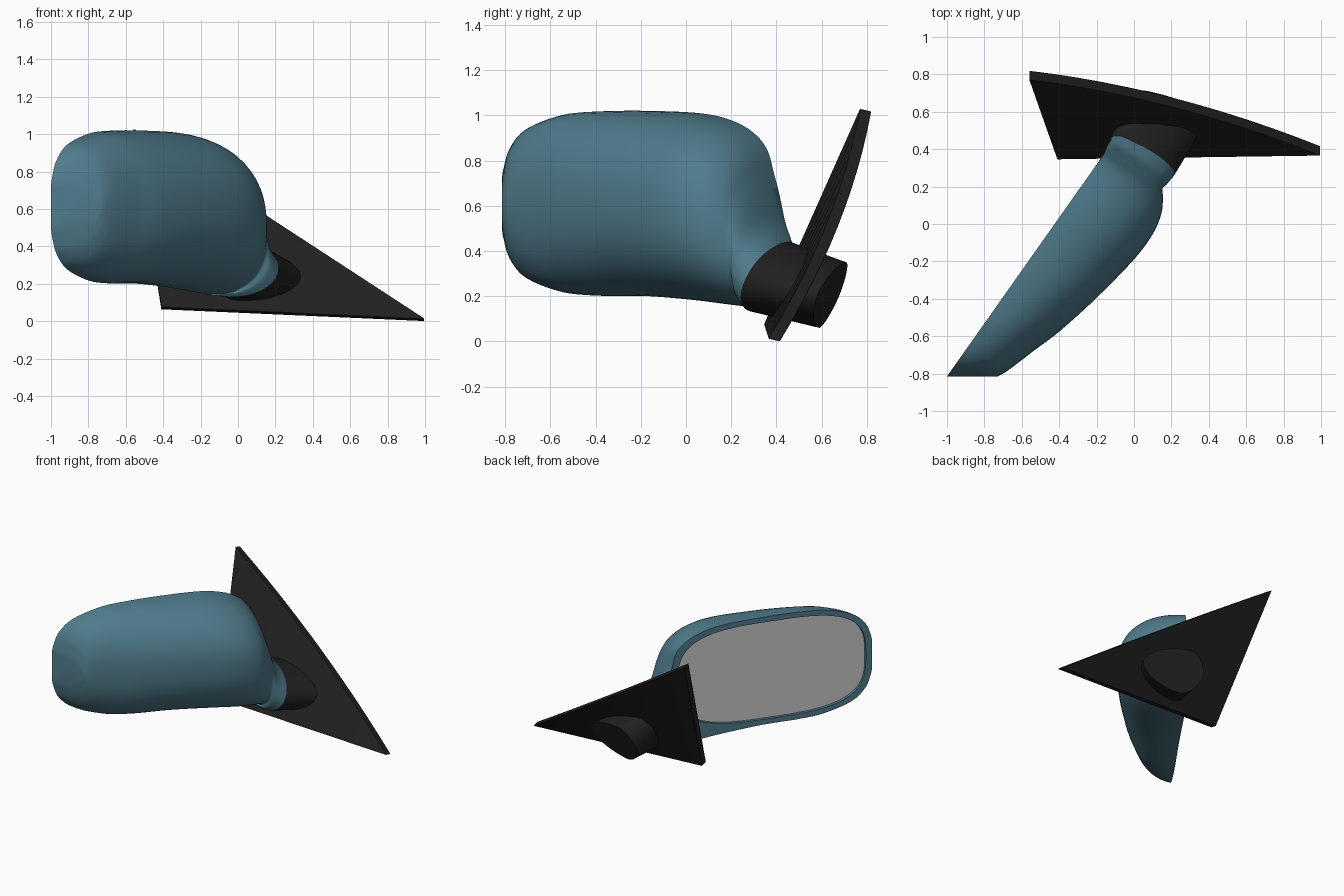
import bpy, bmesh, math
from mathutils import Vector

if "Cube" in bpy.data.objects:
    bpy.data.objects.remove(bpy.data.objects["Cube"])

N = 56                                   # points per cross-section
START = Vector((-1.0, -0.815, 0))        # outer end of the mirror opening
U = Vector((0.577, 0.817, 0))            # along the opening
D = Vector((0.817, -0.577, 0))           # into the housing


def material(name, rgb):
    m = bpy.data.materials.new(name)
    m.diffuse_color = (*rgb, 1)
    m.use_nodes = True
    m.node_tree.nodes["Principled BSDF"].inputs["Base Color"].default_value = m.diffuse_color
    return m


def make(name, verts, faces, mat=None):
    me = bpy.data.meshes.new(name)
    me.from_pydata([tuple(v) for v in verts], [], faces)
    bm = bmesh.new()
    bm.from_mesh(me)
    bmesh.ops.recalc_face_normals(bm, faces=bm.faces)
    bm.to_mesh(me)
    bm.free()
    ob = bpy.data.objects.new(name, me)
    bpy.context.collection.objects.link(ob)
    if mat:
        me.materials.append(mat)
    return ob


def activate(ob):
    bpy.ops.object.select_all(action='DESELECT')
    ob.select_set(True)
    bpy.context.view_layer.objects.active = ob


def smooth(ob, angle=35):
    activate(ob)
    bpy.ops.object.shade_smooth_by_angle(angle=math.radians(angle))


def loft(name, rings, mat=None):
    n = len(rings[0])
    faces = [(r * n + i, r * n + (i + 1) % n, (r + 1) * n + (i + 1) % n, (r + 1) * n + i)
             for r in range(len(rings) - 1) for i in range(n)]
    faces += [tuple(range(n)), tuple(range((len(rings) - 1) * n, len(rings) * n))]
    return make(name, [p for r in rings for p in r], faces, mat)


def spow(v, e):
    return math.copysign(abs(v) ** e, v)


def section(k):
    """Key: x, y, heading, depth, z low, z high, bulge behind, tilt, roundness."""
    x, y, ang, depth, lo, hi, back, tilt, p = k
    a = math.radians(ang)
    mid, h = (lo + hi) / 2, (hi - lo) / 2
    pts = []
    for i in range(N):
        t = 2 * math.pi * i / N
        c = spow(math.cos(t), 2 / p)
        if abs(c) < 1e-6:
            c = 0
        z = h * spow(math.sin(t), 2 / p)
        n = c * (depth if c > 0 else max(back, 0))
        pts.append(Vector((x + n * math.cos(a), y + n * math.sin(a) + tilt * z, mid + z)))
    return pts


def spline(keys, steps):
    out = []
    for i in range(len(keys) - 1):
        a, b = keys[max(i - 1, 0)], keys[i]
        c, d = keys[i + 1], keys[min(i + 2, len(keys) - 1)]
        for s in range(steps):
            t = s / steps
            out.append([0.5 * (2 * q + (r - p) * t + (2 * p - 5 * q + 4 * r - w) * t * t
                               + (3 * q - p - 3 * r + w) * t ** 3)
                        for p, q, r, w in zip(a, b, c, d)])
    return out + [list(keys[-1])]


def opening_height(u):
    return 0.41 * (1 - min(abs(u - 0.74) / 0.74, 1) ** 3.2) ** (1 / 3.2)


blue = material("blue_paint", (0.08, 0.20, 0.26))
black = material("black_plastic", (0.015, 0.015, 0.015))

# Housing: D-shaped sections swept along the opening and turned into the neck
#        u, heading, depth, extra drop of the lower edge
stations = [(0.0, 0, 0.27), (0.012, -1, 0.275), (0.05, -5, 0.275), (0.15, -15, 0.275),
            (0.35, -28, 0.305), (0.54, -35, 0.352), (0.80, -35.2, 0.41), (1.08, -35.2, 0.455),
            (1.25, -35.2, 0.46), (1.37, -35.2, 0.435), (1.44, -35, 0.395)]
keys = []
for u, ang, depth in stations:
    p = START + U * u
    h = max(opening_height(u), 0.11)
    lo = 0.61 - h if u < 1 else 0.20 - 0.055 * (u - 0.9) / 0.54
    keys.append((p.x, p.y, ang, depth, lo, 0.61 + h, 0, 0, 2.3))
neck_start = (-0.05, 0.385, -24, 0.29, 0.13, 0.44, 0.09, 0.5, 2.1)
keys += [(-0.152, 0.381, -32, 0.36, 0.14, 0.72, 0, 0.05, 2.3),
         (-0.125, 0.385, -29, 0.345, 0.137, 0.54, 0.02, 0.25, 2.2),
         neck_start]
housing = loft("mirror_housing", [section(k) for k in spline(keys, 5)], blue)


# Recess for the glass, cut into the flat side
def oval(name, n0, n1, grow=0.0):
    rings = []
    for n in (n0, n1):
        ring = []
        for i in range(72):
            t = 2 * math.pi * i / 72
            u = 0.735 + (0.69 + grow) * spow(math.cos(t), 2 / 3.2)
            z = 0.61 + (0.37 + grow) * spow(math.sin(t), 2 / 3.2)
            ring.append(START + U * u + D * n + Vector((0, 0, z)))
        rings.append(ring)
    return loft(name, rings)


cutter = oval("recess_cutter", -0.1, 0.03)
cutter.hide_render = True
cut = housing.modifiers.new("recess", 'BOOLEAN')
cut.operation = 'DIFFERENCE'
cut.solver = 'EXACT'
cut.object = cutter
activate(housing)
bpy.ops.object.modifier_apply(modifier="recess")
bpy.data.objects.remove(cutter)
smooth(housing, 40)

# Mirror glass
glass = oval("mirror_glass", 0.018, 0.034, -0.002)
smooth(glass)

# Neck passing through the mounting plate
neck_end = (0.08, 0.65, -12, 0.33, 0.06, 0.35, 0.14, 0.41, 1.75)
neck = loft("neck", [section([a + (b - a) * i / 8 for a, b in zip(neck_start, neck_end)])
                     for i in range(9)], black)
smooth(neck)

# Triangular mounting plate, bowed along its sloping edge
tip, low, top = Vector((1, 0.365, 0.012)), Vector((-0.41, 0.345, 0.075)), Vector((-0.56, 0.77, 1.03))
rings = []
for i in range(13):
    t = 0.004 + 0.996 * i / 12
    b = tip.lerp(low, t)
    a = tip.lerp(top, t) + Vector((0, 0.22 * t * (1 - t), 0))
    off = Vector((0.0, 0.05, -0.012))
    rings.append([b, a, a + off, b + off])
plate = loft("mounting_plate", rings, black)
bev = plate.modifiers.new("soft_edges", 'BEVEL')
bev.width = 0.006
bev.segments = 2
bev.limit_method = 'ANGLE'
smooth(plate)
